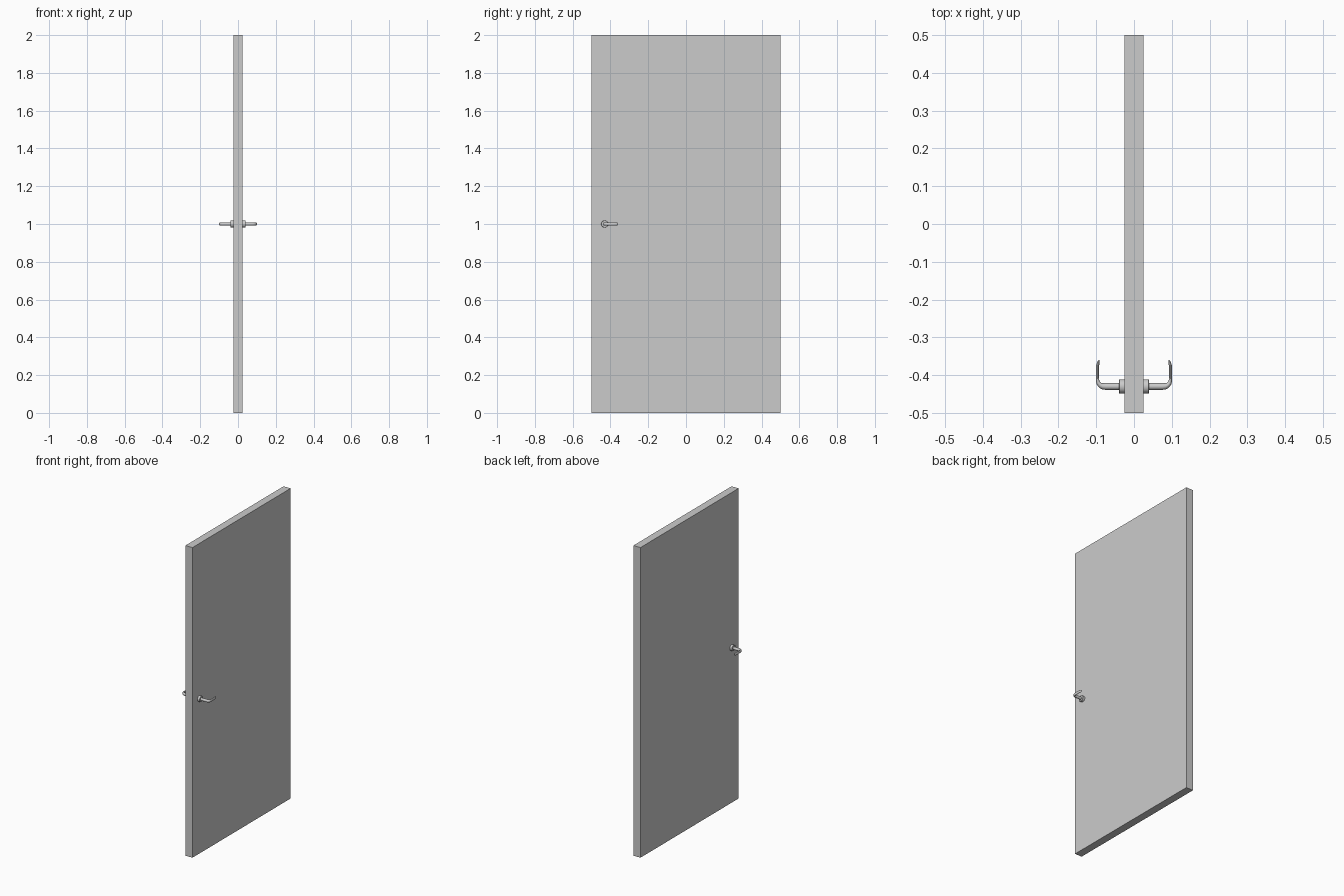
import bpy, bmesh, math
from mathutils import Vector

if "Cube" in bpy.data.objects:
    bpy.data.objects.remove(bpy.data.objects["Cube"])

HY, HZ = -0.43, 1.0      # handle axis


def finish(name, bm, smooth):
    bmesh.ops.recalc_face_normals(bm, faces=bm.faces)
    me = bpy.data.meshes.new(name)
    bm.to_mesh(me)
    bm.free()
    ob = bpy.data.objects.new(name, me)
    bpy.context.collection.objects.link(ob)
    if smooth:
        bpy.context.view_layer.objects.active = ob
        ob.select_set(True)
        bpy.ops.object.shade_smooth_by_angle(angle=math.radians(40))
        ob.select_set(False)
    return ob


def sweep(name, sections, side, n=20):
    """Loft ellipses: (x, y, heading in degrees, half width, half height)."""
    bm = bmesh.new()
    rings = []
    for x, y, deg, w, h in sections:
        a = math.radians(deg)
        across = Vector((-math.sin(a), math.cos(a), 0))
        ring = []
        for i in range(n):
            t = math.tau * i / n
            p = Vector((x, y, HZ)) + across * (w * math.cos(t)) + Vector((0, 0, h * math.sin(t)))
            ring.append(bm.verts.new((p.x * side, p.y, p.z)))
        rings.append(ring)
    for r0, r1 in zip(rings, rings[1:]):
        for i in range(n):
            j = (i + 1) % n
            bm.faces.new((r0[i], r0[j], r1[j], r1[i]))
    bm.faces.new(rings[0])
    bm.faces.new(rings[-1])
    return finish(name, bm, True)


# Door slab
bm = bmesh.new()
bmesh.ops.create_cube(bm, size=1)
for v in bm.verts:
    v.co = (v.co.x * 0.05, v.co.y, (v.co.z + 0.5) * 2)
finish("door_slab", bm, False)

# Round rose plate where the handle meets the door
rose = [(0.025, HY, 0, 0.019, 0.019), (0.039, HY, 0, 0.019, 0.019),
        (0.040, HY, 0, 0.018, 0.018)]

# Round neck bending into a flat lever with a tapered tip
lever = [(0.036, HY, 0, 0.009, 0.009), (0.075, HY, 0, 0.009, 0.009)]
for k in range(1, 7):
    a = 15 * k
    s = math.radians(a)
    lever.append((0.079 + 0.017 * math.sin(s), -0.413 - 0.017 * math.cos(s), a,
                  0.009 - 0.005 * k / 6, 0.009))
lever += [(0.096, -0.385, 90, 0.004, 0.009), (0.096, -0.374, 95, 0.004, 0.009),
          (0.0945, -0.366, 102, 0.003, 0.008), (0.0925, -0.360, 108, 0.0015, 0.005)]

for side, label in ((1, "right"), (-1, "left")):
    sweep("handle_rose_" + label, rose, side)
    sweep("handle_lever_" + label, lever, side)
